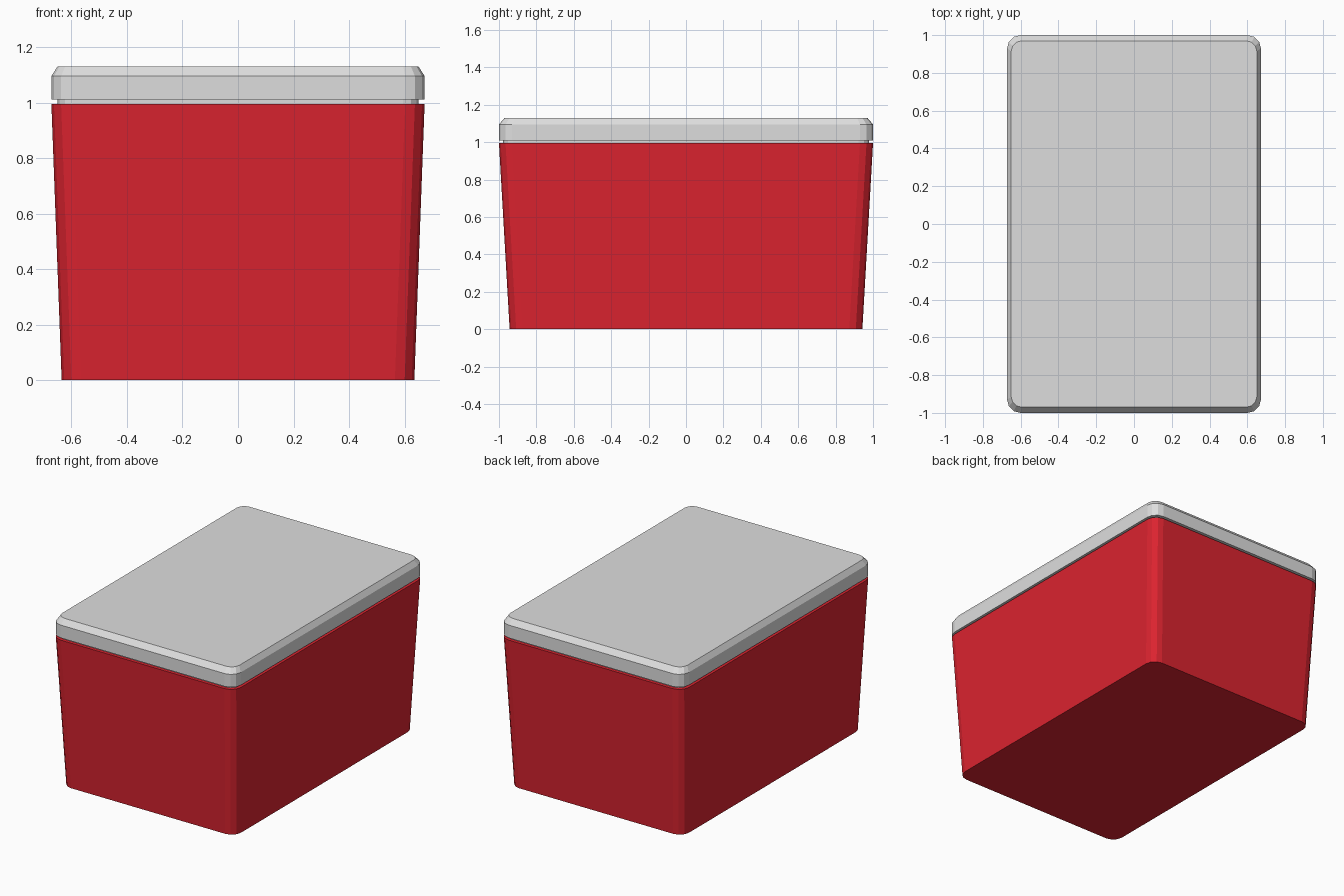
import bpy, bmesh, math

if "Cube" in bpy.data.objects:
    bpy.data.objects.remove(bpy.data.objects["Cube"])


def material(name, rgb):
    m = bpy.data.materials.new(name)
    m.diffuse_color = (*rgb, 1.0)
    m.use_nodes = True
    m.node_tree.nodes["Principled BSDF"].inputs["Base Color"].default_value = m.diffuse_color
    return m


red = material("cooler red", (0.71, 0.017, 0.029))
grey = material("light grey", (0.73, 0.73, 0.73))


def outline(hx, hy, r, segments=3):
    """Rounded rectangle, anticlockwise from the right side."""
    points = []
    for i, (sx, sy) in enumerate([(1, 1), (-1, 1), (-1, -1), (1, -1)]):
        for k in range(segments + 1):
            a = math.pi / 2 * (i + k / segments)
            points.append((sx * (hx - r) + r * math.cos(a),
                           sy * (hy - r) + r * math.sin(a)))
    return points


def loft(name, levels, mat):
    """Closed solid through rounded rectangles (z, half x, half y, radius)."""
    bm = bmesh.new()
    rings = [[bm.verts.new((x, y, z)) for x, y in outline(hx, hy, r)]
             for z, hx, hy, r in levels]
    for low, high in zip(rings, rings[1:]):
        n = len(low)
        for i in range(n):
            j = (i + 1) % n
            bm.faces.new((low[i], low[j], high[j], high[i]))
    bm.faces.new(rings[0][::-1])
    bm.faces.new(rings[-1])
    me = bpy.data.meshes.new(name)
    bm.to_mesh(me)
    bm.free()
    me.materials.append(mat)
    ob = bpy.data.objects.new(name, me)
    bpy.context.collection.objects.link(ob)
    return ob


# Tapered box
loft("box_body", [(0, 0.635, 0.943, 0.07), (0.995, 0.672, 1.0, 0.07)], red)
# Recessed rim, seen as a thin seam under the lid
loft("lid_rim", [(0.985, 0.65, 0.978, 0.055), (1.02, 0.65, 0.978, 0.055)], grey)
# Lid with bevelled top edge
loft("lid", [(1.01, 0.672, 1.0, 0.07), (1.095, 0.672, 1.0, 0.07),
             (1.13, 0.65, 0.97, 0.055)], grey)
